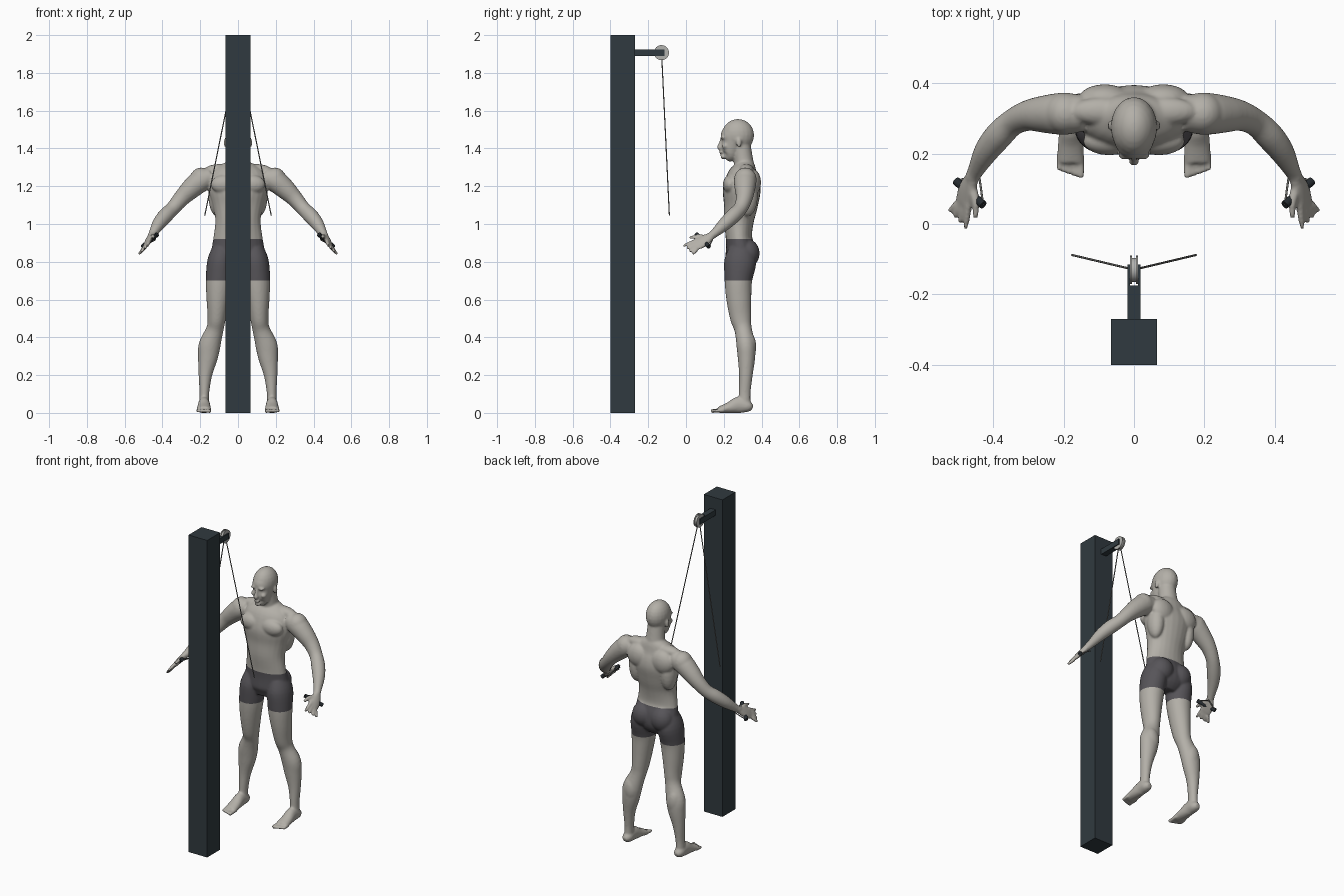
import bpy, bmesh, math
from mathutils import Vector, Matrix

start = bpy.data.objects.get("Cube")
if start:
    bpy.data.objects.remove(start, do_unlink=True)


def material(name, red, green, blue):
    m = bpy.data.materials.new(name)
    m.use_nodes = True
    m.diffuse_color = (red, green, blue, 1)
    m.node_tree.nodes["Principled BSDF"].inputs["Base Color"].default_value = m.diffuse_color
    return m


SKIN = material("warm grey skin", .45, .43, .39)
SHORTS = material("charcoal shorts", .095, .09, .1)
STEEL = material("dark blue steel", .03, .042, .05)
WHEEL = material("pale grey wheel", .45, .45, .43)
ROPE = material("grey rope", .18, .18, .17)
GRIP = material("black grip", .02, .025, .03)
X, Z = Vector((1, 0, 0)), Vector((0, 0, 1))
SIDES = {"left": 1, "right": -1}
body = bmesh.new()


def finish(name, bm, *mats):
    bmesh.ops.recalc_face_normals(bm, faces=bm.faces[:])
    mesh = bpy.data.meshes.new(name)
    bm.to_mesh(mesh)
    bm.free()
    for m in mats:
        mesh.materials.append(m)
    ob = bpy.data.objects.new(name, mesh)
    bpy.context.collection.objects.link(ob)
    return ob


def box(name, low, high, mat):
    low, high = Vector(low), Vector(high)
    bm = bmesh.new()
    place = Matrix.Translation((low + high) / 2) @ Matrix.Diagonal((*(high - low), 1))
    bmesh.ops.create_cube(bm, size=1, matrix=place)
    return finish(name, bm, mat)


def rod(name, a, b, radius, mat, segments=12):
    a, b = Vector(a), Vector(b)
    bm = bmesh.new()
    turn = (b - a).to_track_quat("Z", "Y").to_matrix().to_4x4()
    bmesh.ops.create_cone(bm, cap_ends=True, segments=segments, radius1=radius, radius2=radius,
                          depth=(b - a).length, matrix=Matrix.Translation((a + b) / 2) @ turn)
    for f in bm.faces:
        f.smooth = len(f.verts) == 4
    return finish(name, bm, mat)


def spline(stations, steps=4):
    """Smooth curve through stations of x, y, z and one or two radii."""
    pts = [(*p, p[-1])[:5] for p in stations]
    last = len(pts) - 1
    rows = []
    for i in range(last):
        near = [pts[max(0, min(last, i + k))] for k in (-1, 0, 1, 2)]
        for step in range(steps):
            t = step / steps
            rows.append([b + t * ((c - a) + t * ((2 * a - 5 * b + 4 * c - d)
                         + t * (3 * b - a - 3 * c + d))) / 2 for a, b, c, d in zip(*near)])
    return rows + [pts[last]]


def loft(stations, ref, side=1, segments=24):
    """Closed tube with elliptical sections, first radius along ref."""
    rows = spline(stations)
    mid = [Vector(r[:3]) for r in rows]
    rings = []
    for i, row in enumerate(rows):
        t = (mid[min(i + 1, len(mid) - 1)] - mid[max(i - 1, 0)]).normalized()
        u = (ref - t * ref.dot(t)).normalized()
        v = t.cross(u)
        ring = []
        for k in range(segments):
            angle = math.tau * k / segments
            co = mid[i] + u * math.cos(angle) * row[3] + v * math.sin(angle) * row[4]
            ring.append(body.verts.new((co.x * side, co.y, co.z)))
        rings.append(ring)
    for a, b in zip(rings, rings[1:]):
        for k in range(segments):
            n = (k + 1) % segments
            body.faces.new((a[k], a[n], b[n], b[k]))
    body.faces.new(rings[0])
    body.faces.new(rings[-1])


def column(*stations):
    """Upright loft on the centre line, from y, z and radii."""
    loft([(0, *s) for s in stations], X)


def blob(centre, radii, side=1):
    place = Matrix.Translation((centre[0] * side, *centre[1:])) @ Matrix.Diagonal((*radii, 1))
    bmesh.ops.create_uvsphere(body, u_segments=20, v_segments=12, radius=1, matrix=place)


# Machine: post, forked bracket, grooved pulley, ropes
box("post", (-.065, -.4, 0), (.065, -.27, 2), STEEL)
box("bracket", (-.018, -.27, 1.89), (.018, -.175, 1.925), STEEL)
AXLE = Vector((0, -.13, 1.907))
rod("pulley_core", AXLE - X * .006, AXLE + X * .006, .034, WHEEL, 32)
for name, s in SIDES.items():
    box(name + "_fork", (s * .015 - .003, -.18, 1.89), (s * .015 + .003, -.115, 1.925), STEEL)
    rod(name + "_pulley_flange", AXLE + X * s * .005, AXLE + X * s * .011, .04, WHEEL, 32)
    rod(name + "_rope", (s * .007, -.128, 1.88), (s * .176, -.088, 1.045), .003, ROPE, 8)

# Torso, neck, face, nose
column((.28, .75, .08, .05), (.29, .8, .13, .08), (.29, .86, .14, .08), (.28, .93, .13, .07),
       (.28, 1.02, .12, .08), (.29, 1.1, .135, .09), (.295, 1.18, .155, .1),
       (.3, 1.25, .15, .085), (.31, 1.3, .11, .06), (.31, 1.33, .06, .045))
column((.315, 1.27, .075, .055), (.305, 1.33, .057, .052), (.29, 1.43, .05))
column((.21, 1.35, .02), (.23, 1.365, .04), (.24, 1.4, .05, .055),
       (.25, 1.44, .057, .06), (.25, 1.47, .058, .066), (.255, 1.5, .05, .055))
column((.187, 1.45, .007), (.18, 1.42, .01), (.176, 1.405, .015, .011), (.185, 1.395, .01))

# Skull, lips and chin
blob((0, .275, 1.47), (.066, .086, .086))
blob((0, .187, 1.377), (.02, .011, .008))
blob((0, .196, 1.355), (.02, .014, .012))

MASSES = {
    "chest": ((.07, .235, 1.21), (.075, .04, .05)),
    "flank": ((.11, .325, 1.15), (.047, .055, .11)),
    "shoulder_blade": ((.083, .354, 1.22), (.075, .043, .07)),
    "upper_back": ((.09, .32, 1.285), (.09, .04, .033)),
    "shoulder": ((.195, .314, 1.236), (.06, .06, .063)),
    "buttock": ((.065, .325, .845), (.07, .065, .075)),
    "calf": ((.15, .335, .35), (.045, .037, .075)),
    "ear": ((.067, .28, 1.43), (.008, .015, .026)),
    "brow": ((.024, .194, 1.457), (.022, .014, .008)),
    "cheek": ((.034, .208, 1.412), (.016, .018, .015)),
}
ACROSS = Vector((.57, 0, -.82))
WRIST = Vector((.46, .13, .935))
KNUCKLES = Vector((.484, .06, .892))

for name, s in SIDES.items():
    for centre, radii in MASSES.values():
        blob(centre, radii, s)
    # Leg
    loft([(.08, .29, .87, .055, .065), (.093, .287, .8, .07, .085), (.1, .277, .7, .07, .073),
          (.107, .28, .6, .06, .066), (.113, .29, .5, .048, .056), (.123, .303, .44, .046),
          (.15, .317, .36, .058, .05), (.16, .32, .29, .052, .046), (.173, .317, .2, .036),
          (.178, .311, .11, .026, .031), (.18, .31, .05, .026, .032)], X, s)
    # Foot and toes, the big toe inside
    loft([(.18, .352, .025, .014), (.18, .33, .033, .03), (.18, .28, .042, .031, .044),
          (.18, .23, .028, .036, .03), (.18, .175, .016, .038, .017)], X, s)
    for k in range(5):
        x, r = .152 + .015 * k, .009 if k else .011
        loft([(x, .2, .014, r), (x, .132 + .005 * k, .01, r)], X, s)
    # Arm
    loft([(.14, .315, 1.25, .05), (.195, .313, 1.23, .06), (.25, .312, 1.185, .054),
          (.3, .308, 1.135, .044), (.345, .288, 1.083, .038), (.385, .25, 1.043, .04),
          (.42, .205, 1, .035), (.45, .15, .95, .023), (*WRIST, .021)], Z, s)
    # Palm, fanned fingers and thumb
    loft([(*WRIST, .023, .018), (.475, .095, .91, .034, .016), (*KNUCKLES, .036, .012)], ACROSS, s)
    for k in range(4):
        base = KNUCKLES + ACROSS * (.018 * k - .027)
        tip = base + Vector((.01 + .005 * k, .017 * k - .075, -.03))
        loft([(*base, .011), (*base.lerp(tip, .5), .01), (*tip, .007)], ACROSS, s)
    loft([(.462, .11, .925, .015), (.45, .065, .934, .012), (.45, .018, .926, .008)], ACROSS, s)
    # Hand grip with its strap
    ends = (s * .428, .054, .945), (s * .505, .122, .88)
    rod(name + "_grip", *ends, .012, GRIP)
    for part, end in zip(("inner", "outer"), ends):
        rod(name + "_strap_" + part, end, (s * .44, .14, .915), .003, ROPE, 8)

# Fuse the masses into one smooth skin
rough = finish("figure_masses", body)
fuse = rough.modifiers.new("fuse", "REMESH")
fuse.mode = "VOXEL"
fuse.voxel_size = .006
relax = rough.modifiers.new("relax", "SMOOTH")
relax.factor = .5
relax.iterations = 6
skin = bmesh.new()
skin.from_object(rough, bpy.context.evaluated_depsgraph_get())
bpy.data.objects.remove(rough, do_unlink=True)

# Cut the hems, then colour the shorts between them
HEM, WAIST, HIP = .7, .92, .3
for z in (HEM, WAIST):
    bmesh.ops.bisect_plane(skin, geom=skin.verts[:] + skin.edges[:] + skin.faces[:],
                           plane_co=Z * z, plane_no=Z)
for v in skin.verts:
    v.co.z = max(v.co.z, 0)
for f in skin.faces:
    c = f.calc_center_median()
    f.smooth = True
    f.material_index = int(HEM < c.z < WAIST and abs(c.x) < HIP)
finish("figure", skin, SKIN, SHORTS)
